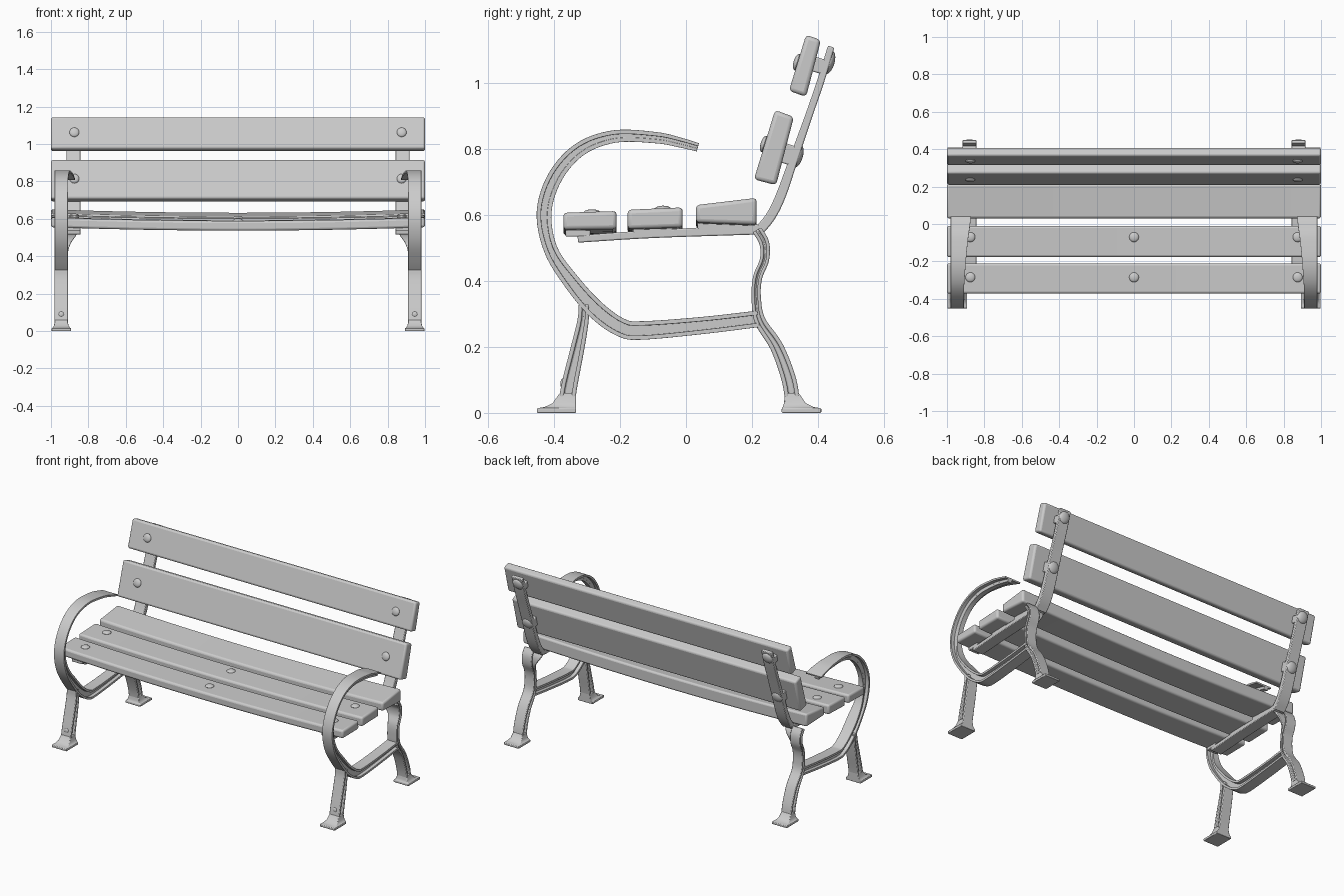
import bpy, bmesh, math
from mathutils import Vector, Matrix

if "Cube" in bpy.data.objects:
    bpy.data.objects.remove(bpy.data.objects["Cube"])


def finish(name, bm, bevel=0.0, mirror=True, segs=2):
    bmesh.ops.recalc_face_normals(bm, faces=bm.faces)
    me = bpy.data.meshes.new(name)
    bm.to_mesh(me)
    bm.free()
    ob = bpy.data.objects.new(name, me)
    bpy.context.collection.objects.link(ob)
    bpy.ops.object.select_all(action='DESELECT')
    ob.select_set(True)
    bpy.context.view_layer.objects.active = ob
    bpy.ops.object.shade_smooth_by_angle(angle=math.radians(40))
    if bevel:
        b = ob.modifiers.new("Bevel", 'BEVEL')
        b.width, b.segments = bevel, segs
        b.limit_method, b.angle_limit = 'ANGLE', math.radians(40)
    if mirror:
        ob.modifiers.new("Mirror", 'MIRROR').use_axis = (True, False, False)
    return ob


def loft(bm, rings):
    vs = [[bm.verts.new(p) for p in r] for r in rings]
    n = len(vs[0])
    for a, b in zip(vs, vs[1:]):
        for i in range(n):
            bm.faces.new((a[i], a[(i + 1) % n], b[(i + 1) % n], b[i]))
    bm.faces.new(vs[0])
    bm.faces.new(vs[-1][::-1])


def smooth_rows(rows, k):
    """Catmull-Rom through rows of any width."""
    p = [Vector(r) for r in rows]
    p = [2 * p[0] - p[1]] + p + [2 * p[-1] - p[-2]]
    out = []
    for i in range(1, len(p) - 2):
        a, b, c, d = p[i - 1:i + 3]
        for s in range(k):
            t = s / k
            out.append(0.5 * (2 * b + (c - a) * t + (2 * a - 5 * b + 4 * c - d) * t * t
                              + (3 * b - a - 3 * c + d) * t ** 3))
    return out + [p[-2]]


OUT, MID = 0.98, 0.945   # outer edge and web centre of the iron frame


def beam_section(t, w, w2):
    f, h, s, m = min(0.013, t * 0.36), 0.013, t / 2, w2 / 2
    return [(OUT - w, s), (OUT, s), (OUT, s - f), (MID + h, s - f), (MID + h, f - s),
            (MID + m, f - s), (MID + m, -s), (MID - m, -s), (MID - m, f - s),
            (MID - h, f - s), (MID - h, s - f), (OUT - w, s - f)]


def sweep(name, rows, solid=None, k=6, bevel=0.004):
    """Rows are y, z, thickness (, outer flange width, inner flange width)."""
    pts = smooth_rows(rows, k)
    rings = []
    for i, p in enumerate(pts):
        d = pts[min(i + 1, len(pts) - 1)] - pts[max(i - 1, 0)]
        ny, nz = Vector((d[1], -d[0])).normalized()
        if solid:
            a, b, t = solid[0], solid[1], p[2] / 2
            sec = [(a, t), (b, t), (b, -t), (a, -t)]
        else:
            sec = beam_section(p[2], p[3], p[4])
        rings.append([(x, p[0] + ny * s, p[1] + nz * s) for x, s in sec])
    bm = bmesh.new()
    loft(bm, rings)
    return finish(name, bm, bevel)


def slat(name, profile, sag):
    bm = bmesh.new()
    n = 24
    rings = []
    for i in range(n + 1):
        x = -1 + 2 * i / n
        c = 1 - x * x
        rings.append([(x, y + sag[0] * c, z + sag[1] * c) for y, z in profile])
    loft(bm, rings)
    return finish(name, bm, 0.012, False, 3)


def bolt(name, x, y, z, tilt, r=0.026, h=0.011, mirror=True):
    bm = bmesh.new()
    bmesh.ops.create_uvsphere(bm, u_segments=20, v_segments=10, radius=1)
    bmesh.ops.transform(bm, verts=bm.verts, matrix=Matrix.Translation((x, y, z))
                        @ Matrix.Rotation(math.radians(tilt), 4, 'X')
                        @ Matrix.Diagonal((r, r, h, 1)))
    return finish(name, bm, 0, mirror)


def foot(name, y0, y1, ly0, ly1):
    # flat plate flaring up into the leg
    bm = bmesh.new()
    rings = []
    for z, f in ((0, 0), (0.014, 0), (0.018, 0.35), (0.03, 0.7), (0.06, 1)):
        a, b = y0 + (ly0 - y0) * f, y1 + (ly1 - y1) * f
        xa, xb = 0.892 + 0.02 * f, 0.997 - 0.019 * f
        rings.append([(xa, a, z), (xb, a, z), (xb, b, z), (xa, b, z)])
    loft(bm, rings)
    return finish(name, bm, 0.003)


# Wooden slats
slat("seat_slat_front", [(-.372, .555), (-.21, .557), (-.21, .612), (-.372, .607)], (0, -.018))
slat("seat_slat_middle", [(-.177, .557), (-.01, .562), (-.01, .623), (-.177, .616)], (0, -.015))
slat("seat_slat_rear", [(.03, .577), (.214, .57), (.214, .652), (.03, .63)], (0, -.018))
slat("back_slat_lower", [(.206, .708), (.273, .69), (.327, .897), (.27, .918)], (0, 0))
slat("back_slat_upper", [(.312, .976), (.364, .958), (.409, 1.13), (.364, 1.146)], (0, 0))

# Armrest sweeping round into the lower loop
sweep("arm_and_loop", [
    (.036, .805, .026, .108, .03), (-.02, .82, .03, .102, .03), (-.09, .834, .034, .092, .03),
    (-.215, .838, .038, .08, .03), (-.32, .8, .042, .072, .03), (-.395, .718, .045, .07, .03),
    (-.43, .61, .045, .07, .03), (-.41, .495, .042, .07, .05), (-.345, .395, .05, .07, .07),
    (-.27, .31, .056, .07, .07), (-.195, .258, .056, .07, .07), (-.13, .25, .056, .07, .07),
    (.05, .265, .052, .07, .07), (.22, .285, .05, .07, .07)])

# Legs and feet
sweep("front_leg", [(-.31, .33, .03, .07, .07), (-.312, .28, .034, .07, .07),
                    (-.33, .19, .042, .07, .07), (-.352, .09, .048, .07, .07),
                    (-.364, .015, .05, .07, .07)])
sweep("back_leg", [(.215, .555, .03, .13, .07), (.237, .515, .03, .115, .07),
                   (.238, .465, .028, .085, .07), (.217, .41, .028, .07, .07),
                   (.213, .35, .028, .07, .07), (.224, .28, .034, .07, .07),
                   (.275, .2, .04, .07, .07), (.312, .1, .044, .07, .07),
                   (.325, .015, .044, .07, .07)])
foot("front_foot", -.452, -.333, -.383, -.333)
foot("back_foot", .29, .41, .3, .342)
bolt("leg_bolt", .945, -.375, .09, 85, .014, .006)

# Back upright and seat rail with packing pads
IN = (.842, .916)
sweep("back_upright", [(.44, 1.11, .02), (.408, 1.005, .022), (.372, .9, .022),
                       (.33, .78, .026), (.29, .665, .03), (.258, .598, .03),
                       (.22, .55, .03)], IN)
sweep("seat_rail", [(-.328, .527, .022), (-.1, .542, .024), (.225, .556, .03)], IN)
for part, a, b in (("front_slat_pad", (-.365, .546, .024), (-.29, .546, .024)),
                   ("middle_slat_pad", (-.16, .55, .02), (-.04, .554, .024)),
                   ("rear_slat_pad", (.035, .562, .032), (.205, .566, .026)),
                   ("upper_back_pad", (.378, 1.06, .045), (.43, 1.045, .045)),
                   ("lower_back_pad", (.29, .79, .06), (.335, .775, .06))):
    sweep(part, [a, b], IN, k=2)

# Bolt heads
for part, y, z, tilt in (("seat_bolt_front", -.285, .606, 0), ("seat_bolt_middle", -.07, .617, 0),
                         ("back_bolt_lower", .237, .815, 73), ("back_bolt_upper", .337, 1.063, 73)):
    bolt(part, .875, y, z, tilt)
bolt("centre_bolt_front", 0, -.285, .592, 0, mirror=False)
bolt("centre_bolt_middle", 0, -.07, .605, 0, mirror=False)
bolt("rear_nut_upper", .879, .434, 1.062, 73, .036, .016)
bolt("rear_nut_lower", .879, .338, .778, 73, .036, .016)
